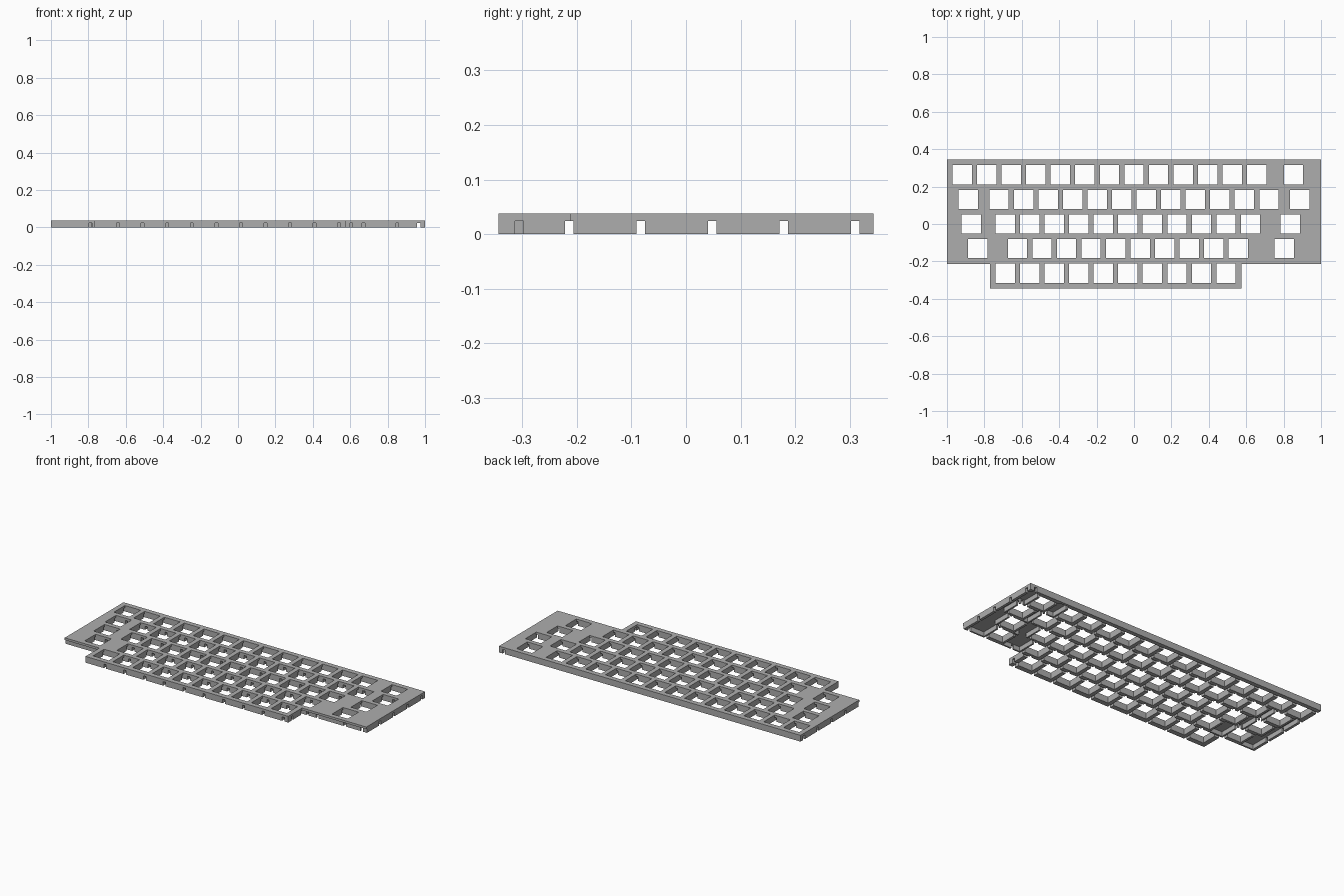
import bpy, bmesh

if "Cube" in bpy.data.objects:
    bpy.data.objects.remove(bpy.data.objects["Cube"])

# --- layout: one key unit, rows given as key centres in units from the left ---
U = 0.1312
RIM = 0.016                      # outer wall thickness
HOLE = 0.0518                    # half width of a key opening
OFF, WIRE = 0.048, 0.0078        # wire channel offset from key centre, half width
H, CHAN_Z, PLATE_Z = 0.0375, 0.024, 0.027
TOP = 0.328                      # top of first row
ROWS = [
    [0.5 + i for i in range(13)] + [14],
    [0.75] + [2 + i for i in range(12)] + [14.25],
    [0.875] + [2.25 + i for i in range(11)] + [13.875],
    [1.125] + [2.75 + i for i in range(10)] + [13.625],
    [2.25 + i for i in range(10)],
]


def ux(units):
    return -0.984 + units * U


def square(x, y, h):
    return (x - h, x + h, y - h, y + h)


# --- rectangles (x0, x1, y0, y1) describing the part in plan ---
step_y, tab_l, tab_r = TOP - 4 * U, ux(1.75), ux(11.75)
outline = [(-1, 1, step_y - RIM, TOP + RIM),
           (tab_l - RIM, tab_r + RIM, TOP - 5 * U - RIM, step_y)]
inside = [(-1 + RIM, 1 - RIM, step_y, TOP),
          (tab_l, tab_r, TOP - 5 * U, step_y + 0.001)]
holes, sockets, channels = [], [], []
for r, row in enumerate(ROWS):
    y = TOP - (r + 0.5) * U
    # row channel runs the full width
    channels.append((-1.1, 1.1, y + OFF - WIRE, y + OFF + WIRE))
    for k in row:
        x = ux(k)
        holes.append(square(x, y, HOLE))
        sockets.append(square(x, y, U / 2))
        # column channel; the back wall stays closed
        channels.append((x + OFF - WIRE, x + OFF + WIRE,
                         y - U / 2 - 0.02, y + (U / 2 if r else 0)))
# extra outlets: right edge (front to back), right front, end of the tab
channels.append((0.958, 0.975, -0.4, 0.4))
channels.append((ux(12.25) + OFF - WIRE, ux(12.25) + OFF + WIRE, -0.22, -0.19))
channels.append((0.52, 0.6, -0.314, -0.298))


def coords(i):
    rects = outline + inside + holes + sockets + channels
    return sorted({round(v, 5) for q in rects for v in q[i:i + 2]})


def within(x, y, rects):
    return any(a < x < b and c < y < d for a, b, c, d in rects)


# --- classify a grid of cells as solid or empty in three layers ---
xs, ys, zs = coords(0), coords(2), [0, CHAN_Z, PLATE_Z, H]
solid = set()
for j in range(len(ys) - 1):
    y = (ys[j] + ys[j + 1]) / 2
    for i in range(len(xs) - 1):
        x = (xs[i] + xs[i + 1]) / 2
        if not within(x, y, outline) or within(x, y, holes):
            continue
        solid.add((i, j, 2))
        if within(x, y, sockets) or not within(x, y, inside):
            solid.add((i, j, 1))
            if not within(x, y, channels):
                solid.add((i, j, 0))

# --- skin the solid cells: one quad wherever solid meets empty ---
SIDES = {
    (1, 0, 0): [(1, 0, 0), (1, 1, 0), (1, 1, 1), (1, 0, 1)],
    (-1, 0, 0): [(0, 0, 0), (0, 0, 1), (0, 1, 1), (0, 1, 0)],
    (0, 1, 0): [(0, 1, 0), (0, 1, 1), (1, 1, 1), (1, 1, 0)],
    (0, -1, 0): [(0, 0, 0), (1, 0, 0), (1, 0, 1), (0, 0, 1)],
    (0, 0, 1): [(0, 0, 1), (1, 0, 1), (1, 1, 1), (0, 1, 1)],
    (0, 0, -1): [(0, 0, 0), (0, 1, 0), (1, 1, 0), (1, 0, 0)],
}
bm = bmesh.new()
verts = {}


def vert(i, j, k):
    if (i, j, k) not in verts:
        verts[i, j, k] = bm.verts.new((xs[i], ys[j], zs[k]))
    return verts[i, j, k]


for i, j, k in sorted(solid):
    for (a, b, c), corners in SIDES.items():
        if (i + a, j + b, k + c) not in solid:
            bm.faces.new([vert(i + p, j + q, k + s) for p, q, s in corners])

mesh = bpy.data.meshes.new("switch_plate")
bm.to_mesh(mesh)
bm.free()
plate = bpy.data.objects.new("switch_plate", mesh)
bpy.context.collection.objects.link(plate)

# --- single grey colour ---
grey = bpy.data.materials.new("plate_grey")
grey.diffuse_color = (0.42, 0.42, 0.42, 1)
grey.use_nodes = True
grey.node_tree.nodes["Principled BSDF"].inputs["Base Color"].default_value = grey.diffuse_color
mesh.materials.append(grey)
